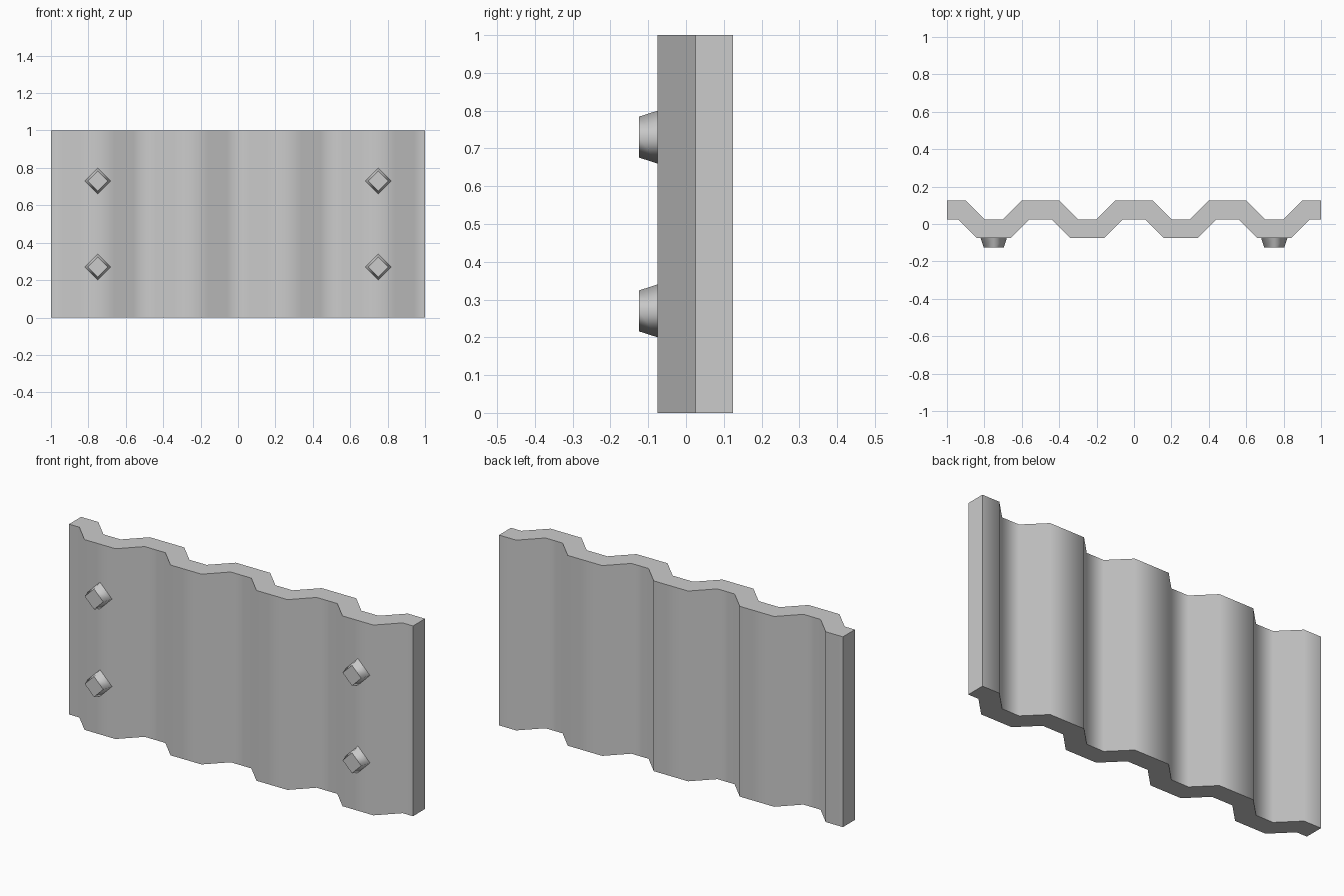
import bpy, bmesh
from math import radians, pi, sin, cos

if "Cube" in bpy.data.objects:
    bpy.data.objects.remove(bpy.data.objects["Cube"])


def make_object(name, verts, faces, angle):
    mesh = bpy.data.meshes.new(name)
    mesh.from_pydata(verts, [], faces)
    bm = bmesh.new()
    bm.from_mesh(mesh)
    bmesh.ops.recalc_face_normals(bm, faces=bm.faces)
    bm.to_mesh(mesh)
    bm.free()
    obj = bpy.data.objects.new(name, mesh)
    bpy.context.collection.objects.link(obj)
    bpy.ops.object.select_all(action='DESELECT')
    obj.select_set(True)
    bpy.context.view_layer.objects.active = obj
    bpy.ops.object.shade_smooth_by_angle(angle=radians(angle))
    return obj


def corrugated_line(half_valley, y_low):
    # trapezoid wave with four valleys, 0.1 deep with 45 degree flanks
    pts = [(-1, y_low + 0.1)]
    for cx in (-0.75, -0.25, 0.25, 0.75):
        h = half_valley
        pts += [(cx - h - 0.1, y_low + 0.1), (cx - h, y_low),
                (cx + h, y_low), (cx + h + 0.1, y_low + 0.1)]
    return pts + [(1, y_low + 0.1)]


# Corrugated panel
front = corrugated_line(0.09, -0.075)
back = corrugated_line(0.05, 0.025)
n = len(front)
verts = [(x, y, z) for z in (0, 1) for line in (front, back) for x, y in line]
fb, bb, ft, bt = 0, n, 2 * n, 3 * n
faces = []
for i in range(n - 1):
    for a, b in ((fb, ft), (ft, bt), (bt, bb), (bb, fb)):
        faces.append((a + i, a + i + 1, b + i + 1, b + i))
for i in (0, n - 1):
    faces.append((fb + i, ft + i, bt + i, bb + i))
make_object("corrugated_panel", verts, faces, 60)

# Four-sided tapered bolts on the outer front ridges
for side, x in (("left", -0.75), ("right", 0.75)):
    for level, z in (("lower", 0.27), ("upper", 0.73)):
        verts = [(x + r * cos(k * pi / 2), y, z + r * sin(k * pi / 2))
                 for r, y in ((0.07, -0.075), (0.054, -0.125)) for k in range(4)]
        faces = [(k, (k + 1) % 4, (k + 1) % 4 + 4, k + 4) for k in range(4)]
        faces += [(4, 5, 6, 7), (0, 3, 2, 1)]
        bolt = make_object(f"bolt_{level}_{side}", verts, faces, 180)
        # smooth sides, crisp head rim
        for e in bolt.data.edges:
            ends = [v // 4 for v in e.vertices]
            e.use_edge_sharp = ends[0] == ends[1]
